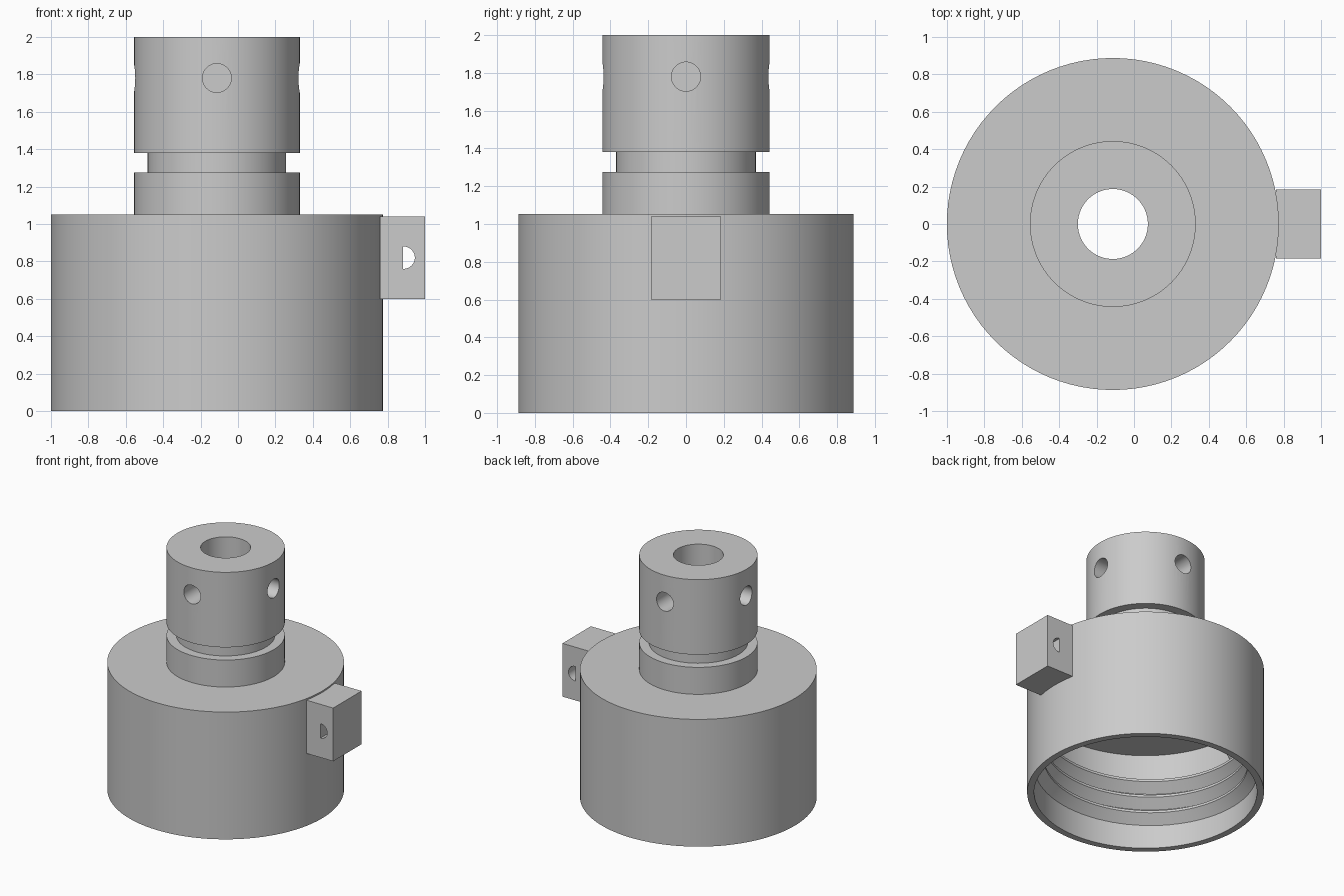
import bpy, bmesh, math
from mathutils import Matrix

if "Cube" in bpy.data.objects:
    bpy.data.objects.remove(bpy.data.objects["Cube"])

CX = -0.113          # axis of the turned parts
R_IN = 0.835         # inner radius of the cap wall
SEG = 96

grey = bpy.data.materials.new("light_grey")
grey.diffuse_color = (0.6, 0.6, 0.6, 1)
grey.use_nodes = True
grey.node_tree.nodes["Principled BSDF"].inputs["Base Color"].default_value = grey.diffuse_color


def finish(name, bm):
    bmesh.ops.recalc_face_normals(bm, faces=bm.faces)
    mesh = bpy.data.meshes.new(name)
    bm.to_mesh(mesh)
    bm.free()
    mesh.materials.append(grey)
    ob = bpy.data.objects.new(name, mesh)
    bpy.context.collection.objects.link(ob)
    return ob


def sweep(name, profile, steps, turns=1.0, pitch=0.0, start=0.0):
    """Turn a closed (radius, z) profile around the axis, as a ring or a helix."""
    bm = bmesh.new()
    ring = pitch == 0
    rows = []
    for i in range(steps if ring else steps + 1):
        t = i / steps * turns
        a = start + t * 2 * math.pi
        rows.append([bm.verts.new((CX + r * math.cos(a), r * math.sin(a), z + pitch * t))
                     for r, z in profile])
    n = len(profile)
    for i in range(steps):
        p, q = rows[i], rows[(i + 1) % len(rows)]
        for j in range(n):
            k = (j + 1) % n
            bm.faces.new((p[j], q[j], q[k], p[k]))
    if not ring:
        bm.faces.new(rows[0])
        bm.faces.new(rows[-1])
    return finish(name, bm)


def rod(name, radius, length, centre, axis, angle):
    """Cylinder rotated about an axis, used for drilling."""
    bm = bmesh.new()
    bmesh.ops.create_cone(bm, cap_ends=True, segments=48, radius1=radius, radius2=radius,
                          depth=length,
                          matrix=Matrix.Translation(centre) @ Matrix.Rotation(angle, 4, axis))
    return finish(name, bm)


def cut(ob, cutter):
    mod = ob.modifiers.new("cut", 'BOOLEAN')
    mod.operation = 'DIFFERENCE'
    mod.solver = 'EXACT'
    mod.object = cutter
    bpy.context.view_layer.objects.active = ob
    bpy.ops.object.modifier_apply(modifier=mod.name)
    bpy.data.objects.remove(cutter)


def smooth(ob):
    bpy.ops.object.select_all(action='DESELECT')
    ob.select_set(True)
    bpy.context.view_layer.objects.active = ob
    bpy.ops.object.shade_smooth_by_angle(angle=math.radians(30))


# hollow cap with a grooved, bored neck
body = sweep("cap_and_neck", [
    (R_IN, 0), (0.887, 0), (0.887, 1.052), (0.443, 1.052), (0.443, 1.275), (0.37, 1.275),
    (0.37, 1.38), (0.443, 1.38), (0.443, 2), (0.187, 2), (0.187, 0.8), (R_IN, 0.8)], SEG)

# four blind holes around the neck
for i in range(4):
    a = i * math.pi / 2
    c = (CX + 0.4 * math.cos(a), 0.4 * math.sin(a), 1.78)
    cut(body, rod("drill", 0.077, 0.3, c, 'Y' if i % 2 == 0 else 'X', math.pi / 2))
smooth(body)

# internal screw thread
thread = sweep("inner_thread", [(R_IN + 0.01, 0.10), (R_IN, 0.11), (0.765, 0.18),
                                (0.765, 0.2), (R_IN, 0.24), (R_IN + 0.01, 0.25)],
               SEG * 3, turns=3.5, pitch=0.135, start=0)
smooth(thread)

# side lug with a D-shaped hole
bm = bmesh.new()
bmesh.ops.create_cube(bm, size=1, matrix=Matrix.Translation((0.879, 0, 0.82))
                      @ Matrix.Diagonal((0.242, 0.37, 0.44, 1)))
lug = finish("side_lug", bm)
bm = bmesh.new()
arc = [(0.883 + 0.062 * math.cos(t), 0.82 + 0.06 * math.sin(t))
       for t in [-math.pi / 2 + math.pi * i / 24 for i in range(25)]]
face = bm.faces.new([bm.verts.new((x, -0.4, z)) for x, z in arc])
ext = bmesh.ops.extrude_face_region(bm, geom=[face])
bmesh.ops.translate(bm, vec=(0, 0.8, 0),
                    verts=[v for v in ext["geom"] if isinstance(v, bmesh.types.BMVert)])
cut(lug, finish("d_cutter", bm))
smooth(lug)
